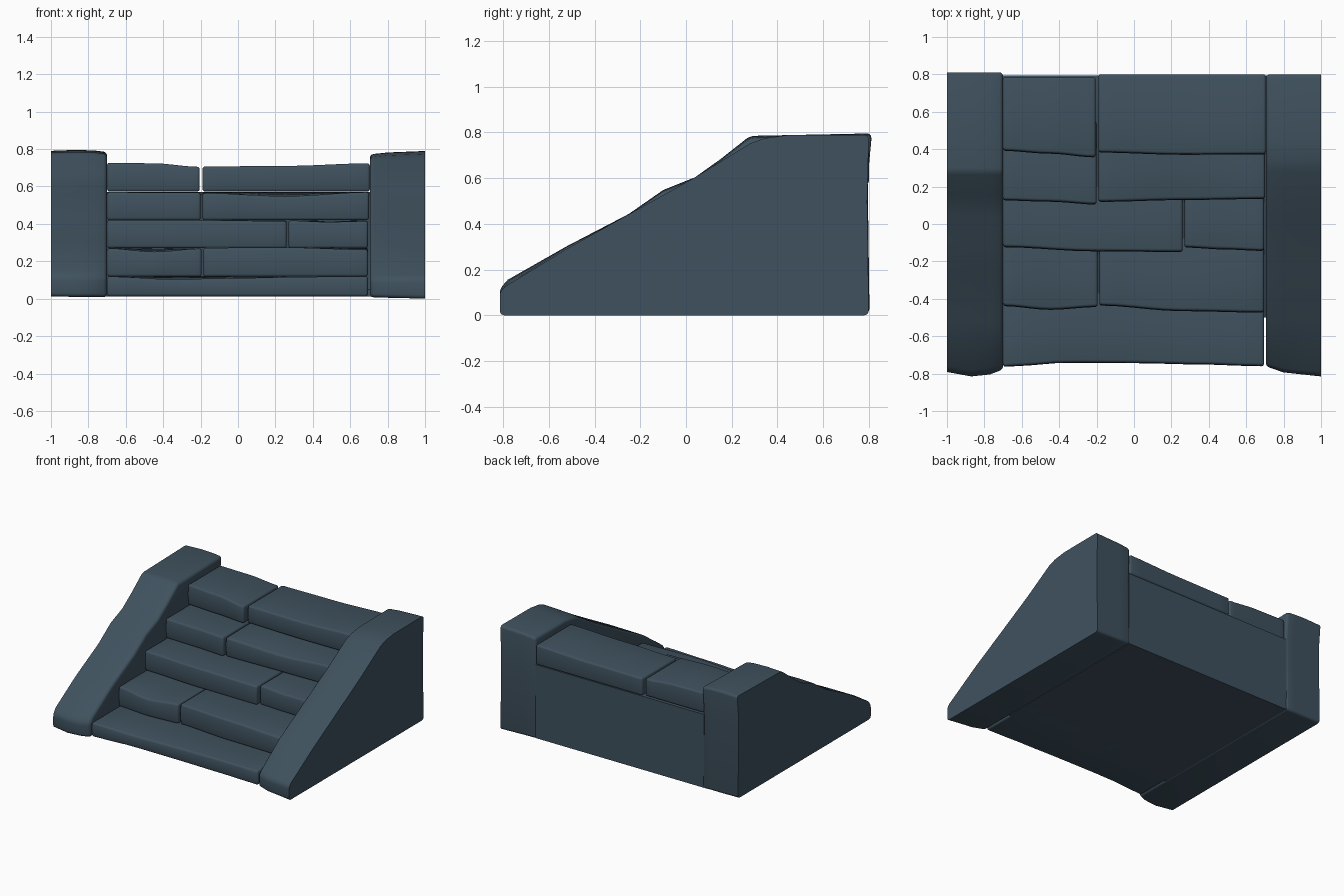
import bpy, bmesh, math

if "Cube" in bpy.data.objects:
    bpy.data.objects.remove(bpy.data.objects["Cube"])

# Single slate stone colour
stone = bpy.data.materials.new("slate_stone")
stone.use_nodes = True
stone.diffuse_color = (0.05, 0.083, 0.112, 1)
bsdf = stone.node_tree.nodes["Principled BSDF"]
bsdf.inputs["Base Color"].default_value = stone.diffuse_color
bsdf.inputs["Roughness"].default_value = 0.9


def loft(name, sections, bevel=0.0, keep_flat=None):
    """Join matching rings of points into a closed solid and round its edges."""
    bm = bmesh.new()
    rings = [[bm.verts.new(p) for p in ring] for ring in sections]
    n = len(rings[0])
    for a, b in zip(rings, rings[1:]):
        for i in range(n):
            j = (i + 1) % n
            bm.faces.new((a[i], a[j], b[j], b[i]))
    bm.faces.new(rings[0])
    bm.faces.new(rings[-1])
    bmesh.ops.recalc_face_normals(bm, faces=bm.faces[:])
    if bevel:
        edges = [e for e in bm.edges if e.calc_face_angle(0) > math.radians(35)
                 and not (keep_flat and all(keep_flat(v.co) for v in e.verts))]
        bmesh.ops.bevel(bm, geom=edges, offset=bevel, segments=3, profile=0.5,
                        affect='EDGES', clamp_overlap=True)
    mesh = bpy.data.meshes.new(name)
    bm.to_mesh(mesh)
    bm.free()
    mesh.materials.append(stone)
    obj = bpy.data.objects.new(name, mesh)
    bpy.context.collection.objects.link(obj)
    bpy.ops.object.select_all(action='DESELECT')
    obj.select_set(True)
    bpy.context.view_layer.objects.active = obj
    bpy.ops.object.shade_smooth_by_angle(angle=math.radians(40))
    return obj


def smooth_pick(values, t):
    """Ease between evenly spaced values."""
    f = t * (len(values) - 1)
    i = min(int(f), len(values) - 2)
    u = f - i
    u = u * u * (3 - 2 * u)
    return values[i] * (1 - u) + values[i + 1] * u


def step_block(name, x0, x1, fronts, tops, bottom, back):
    """Worn stone block with a wavy front edge and a dipping top edge."""
    level = max(tops)
    sections = []
    for k in range(11):
        t = k / 10
        x = x0 + (x1 - x0) * t
        y, z = smooth_pick(fronts, t), smooth_pick(tops, t)
        rear = z if back > 0.7 else level
        sections.append([(x, y, bottom), (x, y - 0.004, (bottom + z) / 2), (x, y, z),
                         (x, y + 0.16, (z + rear) / 2), (x, back, rear), (x, back, bottom)])
    loft(name, sections, 0.014)


# Treads, from the ground up
step_block("step_1", -0.7, 0.695, (-0.76, -0.738, -0.74, -0.747, -0.757),
           (0.12, 0.103, 0.11, 0.117, 0.12), 0.012, -0.3)
step_block("step_2_right", -0.7, -0.195, (-0.435, -0.455, -0.44), (0.27, 0.25, 0.268), 0.118, 0.0)
step_block("step_2_left", -0.185, 0.695, (-0.432, -0.462, -0.47), (0.272, 0.274, 0.262), 0.118, 0.0)
step_block("step_3_right", -0.7, 0.26, (-0.12, -0.142, -0.146), (0.42, 0.42, 0.415), 0.27, 0.3)
step_block("step_3_left", 0.27, 0.695, (-0.122, -0.132, -0.14), (0.418, 0.41, 0.415), 0.27, 0.3)
step_block("step_4_right", -0.7, -0.2, (0.13, 0.123, 0.108), (0.57, 0.568, 0.568), 0.42, 0.55)
step_block("step_4_left", -0.19, 0.7, (0.122, 0.132, 0.138), (0.565, 0.547, 0.57), 0.42, 0.55)
step_block("step_5_right", -0.7, -0.205, (0.395, 0.38, 0.36), (0.727, 0.724, 0.705), 0.573, 0.785)
step_block("step_5_left", -0.19, 0.705, (0.386, 0.374, 0.376), (0.707, 0.71, 0.724), 0.573, 0.8)

# Solid fill under and behind the treads
core = [(-0.5, 0.012), (0.795, 0.012), (0.795, 0.57), (0.46, 0.56), (-0.5, 0.05)]
loft("stair_core", [[(x, y, z) for y, z in core] for x in (-0.71, 0.71)])


def side_wall(name, rows, profile):
    """Sloped cheek wall; each row is x, front shift, top shift, base height."""
    sections = []
    for x, front, top, base in rows:
        ring = []
        for y, z in profile:
            f = max(0, (-0.6 - y) / 0.2)
            ring.append((x, y + front * f, base if z == 0 else z + top * z / 0.79))
        sections.append(ring)
    # The outer face keeps crisp edges
    loft(name, sections, 0.02, lambda co: abs(co.x) > 0.99)


side_wall("left_wall",
          [(0.705, 0.05, -0.018, 0.008), (0.8, 0.02, -0.008, 0.006),
           (0.9, 0.01, -0.004, 0.003), (1.0, 0.0, 0.0, 0.0)],
          [(-0.815, 0), (-0.815, 0.105), (-0.79, 0.127), (-0.52, 0.292), (-0.25, 0.442),
           (0.05, 0.61), (0.28, 0.752), (0.34, 0.774), (0.44, 0.788), (0.8, 0.79),
           (0.793, 0.5), (0.8, 0)])
side_wall("right_wall",
          [(-0.7, 0.035, -0.008, 0.008), (-0.77, 0.01, 0.0, 0.01),
           (-0.87, 0.0, 0.003, 0.01), (-1.0, 0.022, -0.002, 0.012)],
          [(-0.815, 0), (-0.815, 0.115), (-0.78, 0.155), (-0.52, 0.302), (-0.25, 0.442),
           (-0.1, 0.546), (0.04, 0.602), (0.15, 0.68), (0.28, 0.782), (0.813, 0.793),
           (0.795, 0.6), (0.803, 0)])
